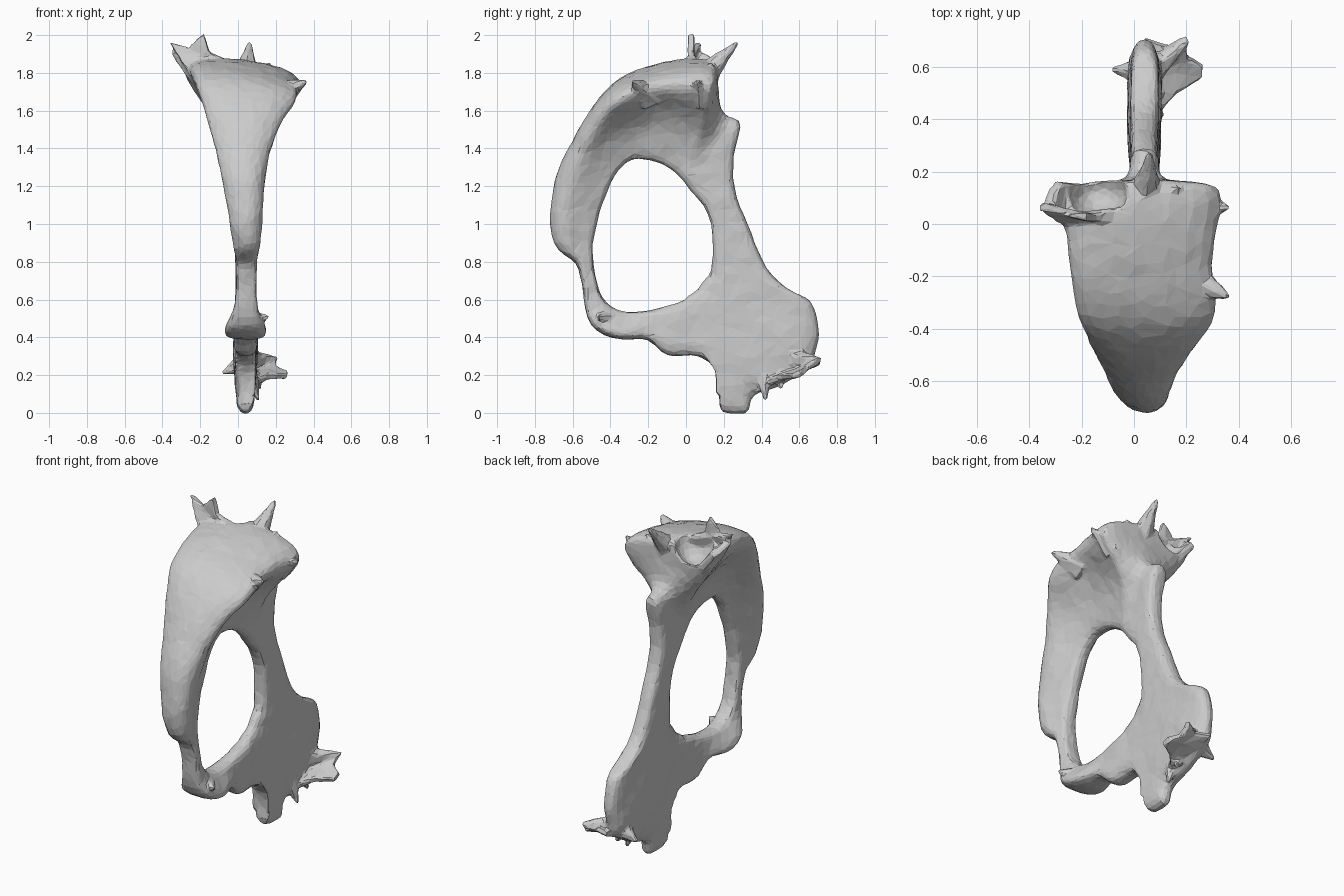
import bpy, bmesh, random
from mathutils import Vector, Matrix

if "Cube" in bpy.data.objects:
    bpy.data.objects.remove(bpy.data.objects["Cube"])

random.seed(4)
CX = 0.04   # mid plane of the thin plate


def finish(bm, name):
    bmesh.ops.recalc_face_normals(bm, faces=bm.faces)
    me = bpy.data.meshes.new(name)
    bm.to_mesh(me)
    bm.free()
    ob = bpy.data.objects.new(name, me)
    bpy.context.collection.objects.link(ob)
    return ob


def section(iy, iz, oy, oz, xl, xr, wide):
    """Cross-section from inner edge to outer edge, flaring outwards."""
    crown = oz > 1.7
    end = 0.85 if crown else (0.4 if wide else 0.75)
    k = max(0, min(1, (oz - 1.25) / .45))        # full arm -> flared crown
    right, left = [], []
    for t, s in ((-.03, 0), (.1, 0), (.35, .38 - .26 * k), (.6, .78 - .3 * k),
                 (.83, 1), (1.04, 1)):
        y, z = iy + (oy - iy) * t, iz + (oz - iz) * t
        for side, edge, out in ((1, xr - CX, right), (-1, CX - xl, left)):
            w = .05 + (edge - .05) * s
            if t < 0:
                w *= .65
            if t > 1:
                w *= end
            dz = -.12 * side * w * s if crown else 0
            j = .012 * s if wide else .002
            out.append(Vector((CX + side * w, y, z + dz)) +
                       Vector([random.uniform(-j, j) for _ in range(3)]))
    return right + left[::-1]


def spike(name, base, tip, r):
    b, t = Vector(base), Vector(tip)
    d = t - b
    bm = bmesh.new()
    bmesh.ops.create_cone(bm, segments=6, radius1=r, radius2=.009, depth=d.length,
                          cap_ends=True)
    ob = finish(bm, name)
    ob.rotation_mode = 'QUATERNION'
    ob.rotation_quaternion = d.to_track_quat('Z', 'Y')
    ob.location = (b + t) / 2
    return ob


def sheet(name, pts, thick):
    """Ragged thin flange, fanned from its middle."""
    bm = bmesh.new()
    vs = [bm.verts.new(p) for p in pts]
    c = bm.verts.new(sum((Vector(p) for p in pts), Vector()) / len(pts))
    for a, b in zip(vs, vs[1:] + vs[:1]):
        bm.faces.new((a, b, c))
    ob = finish(bm, name)
    m = ob.modifiers.new("thickness", 'SOLIDIFY')
    m.thickness = thick
    m.offset = 0
    return ob


# Front arm rising into the wide crown: inner y,z, outer y,z, left x, right x
arm = [
    (-.465, .64, -.54, .66, -.01, .10),
    (-.49, .76, -.565, .78, -.01, .10),
    (-.495, .83, -.59, .82, -.01, .11),
    (-.50, .89, -.71, .87, -.02, .12),
    (-.47, 1.05, -.725, 1.06, -.05, .13),
    (-.42, 1.20, -.69, 1.28, -.09, .15),
    (-.37, 1.29, -.59, 1.46, -.15, .20),
    (-.30, 1.35, -.49, 1.63, -.22, .27),
    (-.24, 1.36, -.36, 1.76, -.25, .37),
    (-.16, 1.35, -.15, 1.82, -.26, .30),
    (-.08, 1.31, .03, 1.85, -.31, .36),
    (-.03, 1.26, .15, 1.84, -.31, .36),
    (-.02, 1.25, .165, 1.80, -.29, .34),
]
# Back bar, broad lower blade and bottom bridge: inner y,z, outer y,z, half width
keel = [
    (-.01, 1.24, .165, 1.56, .065),
    (.02, 1.20, .265, 1.55, .055),
    (.03, 1.19, .29, 1.51, .055),
    (.06, 1.15, .25, 1.41, .05),
    (.11, 1.08, .23, 1.18, .05),
    (.15, .95, .33, 1.00, .05),
    (.15, .85, .39, .79, .052),
    (.145, .76, .49, .67, .055),
    (.135, .73, .64, .61, .055),
    (.13, .72, .66, .56, .055),
    (.12, .71, .705, .42, .055),
    (.09, .67, .65, .32, .065),
    (.085, .66, .67, .26, .07),
    (.07, .64, .42, .12, .065),
    (.045, .62, .335, .12, .055),
    (.04, .615, .325, .02, .055),
    (.03, .61, .30, .015, .055),
    (.015, .605, .19, .015, .055),
    (.01, .60, .17, .04, .055),
    (0, .59, .19, .17, .055),
    (-.01, .585, .14, .28, .055),
    (-.04, .575, .04, .325, .06),
    (-.09, .565, -.11, .285, .065),
    (-.20, .535, -.19, .42, .06),
    (-.29, .52, -.33, .375, .12),
    (-.37, .54, -.47, .43, .12),
    (-.43, .58, -.53, .51, .06),
]
rings = [section(*a, i > 1) for i, a in enumerate(arm)]
rings += [section(a, b, c, d, CX - w, CX + w, False) for a, b, c, d, w in keel]

# Closed loop of cross-sections
bm = bmesh.new()
loops = [[bm.verts.new(p) for p in r] for r in rings]
n = len(loops[0])
for a, b in zip(loops, loops[1:] + loops[:1]):
    for k in range(n):
        bm.faces.new((a[k], a[(k + 1) % n], b[(k + 1) % n], b[k]))
body = finish(bm, "bone_ring")
body.modifiers.new("soften", 'SUBSURF').levels = 2

# Hollow scooped into the left rear of the crown
bm = bmesh.new()
bmesh.ops.create_icosphere(bm, subdivisions=3, radius=1,
                           matrix=Matrix.Translation((-.14, .12, 1.90)) @
                           Matrix.Diagonal((.12, .10, .16, 1)))
scoop = finish(bm, "crown_scoop_cutter")
scoop.hide_render = True
m = body.modifiers.new("hollow", 'BOOLEAN')
m.object, m.operation = scoop, 'DIFFERENCE'
bpy.context.view_layer.objects.active = body
body.select_set(True)
bpy.ops.object.convert(target='MESH')
bpy.data.objects.remove(scoop)

# Broken rim of the crown
sheet("crown_ear", [(-.23, -.02, 1.74), (-.36, .07, 1.96), (-.27, .03, 1.92),
                    (-.18, .03, 2.01), (-.15, .02, 1.91), (0, .05, 1.84)], .04)
sheet("crown_shelf", [(-.22, .02, 1.74), (-.34, .06, 1.92), (-.29, .16, 1.85),
                      (-.2, .15, 1.74)], .04)
for base, tip, r in (((.04, .08, 1.76), (.06, .27, 1.96), .08),
                     ((.10, .08, 1.75), (.17, .14, 1.85), .06),
                     ((.20, -.20, 1.68), (.36, -.28, 1.755), .09),
                     ((.22, .08, 1.67), (.365, .06, 1.76), .08)):
    spike("crown_spike", base, tip, r)

# Ragged flange at the lower back
sheet("tail_flange", [(.05, .38, .14), (.16, .50, .19), (.26, .56, .19), (.26, .61, .21),
                      (.20, .64, .24), (.20, .72, .29), (.13, .68, .27),
                      (.04, .71, .27)], .035)
for base, tip, r in (((.03, .58, .26), (-.085, .59, .21), .06),
                     ((.06, .58, .28), (.21, .70, .29), .06),
                     ((.06, .41, .19), (.11, .42, .065), .05),
                     ((.05, .50, .24), (.12, .50, .13), .05)):
    spike("tail_spike", base, tip, r)
# Knuckle point on the bottom bridge
spike("bridge_spike", (.06, -.40, .49), (.16, -.46, .51), .06)

# Fuse every piece into one organic skin, roughen it and facet it
bpy.ops.object.select_all(action='SELECT')
bpy.context.view_layer.objects.active = body
bpy.ops.object.convert(target='MESH')
bpy.ops.object.join()
m = body.modifiers.new("fuse", 'REMESH')
m.mode = 'VOXEL'
m.voxel_size = .01
m = body.modifiers.new("relax", 'SMOOTH')
m.factor, m.iterations = .5, 4
tex = bpy.data.textures.new("lumps", 'CLOUDS')
tex.noise_scale = .15
m = body.modifiers.new("roughen", 'DISPLACE')
m.texture, m.strength, m.mid_level = tex, .014, .45
body.modifiers.new("facet", 'DECIMATE').ratio = .05
bpy.ops.object.convert(target='MESH')
